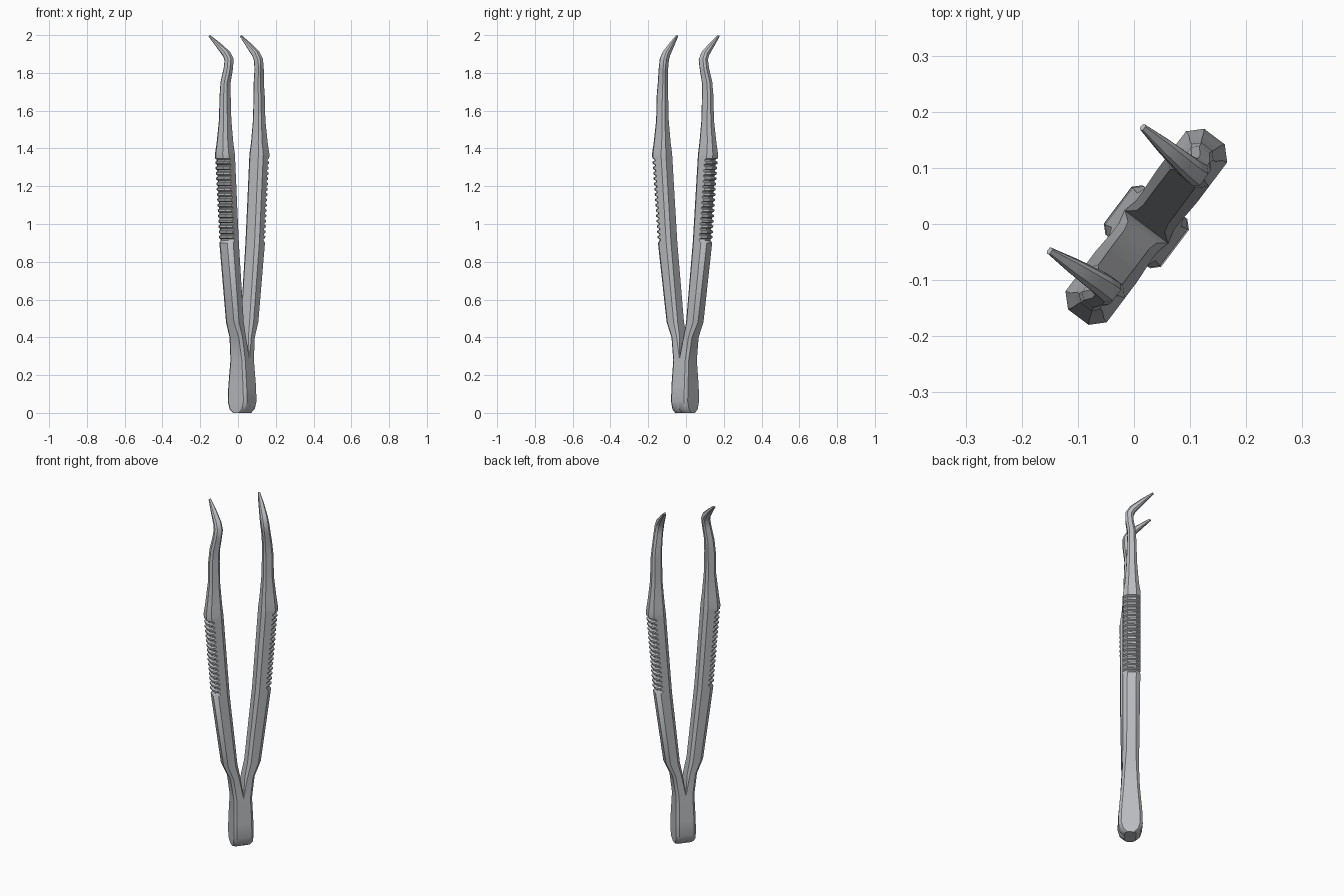
import bpy, bmesh, math
from mathutils import Vector

cube = bpy.data.objects.get("Cube")
if cube:
    bpy.data.objects.remove(cube, do_unlink=True)

steel = bpy.data.materials.new("brushed_steel")
steel.use_nodes = True
COLOUR = (0.50, 0.51, 0.53, 1)
steel.diffuse_color = COLOUR
steel.node_tree.nodes["Principled BSDF"].inputs["Base Color"].default_value = COLOUR

# Opening direction, width direction and centre of the joined base
ANGLE = math.radians(53)
U = Vector((math.cos(ANGLE), math.sin(ANGLE), 0))
V = Vector((-U.y, U.x, 0))
CENTRE = Vector((0.022, -0.005, 0))

# Arm profile: height, spread, sideways bend, thickness, width
PROFILE = [
    (0.00, 0.026, 0, 0.054, 0.060),
    (0.02, 0.027, 0, 0.056, 0.105),
    (0.06, 0.027, 0, 0.056, 0.128),
    (0.14, 0.027, 0, 0.056, 0.122),
    (0.28, 0.025, 0, 0.052, 0.098),
    (0.40, 0.040, 0, 0.056, 0.086),
    (0.48, 0.066, 0, 0.076, 0.086),
    (0.90, 0.117, 0, 0.090, 0.092),
    (1.37, 0.154, 0, 0.095, 0.092),
    (1.43, 0.153, 0, 0.082, 0.074),
    (1.55, 0.151, 0, 0.060, 0.056),
    (1.68, 0.151, 0, 0.056, 0.048),
    (1.75, 0.147, 0, 0.050, 0.044),
    (1.82, 0.137, -0.010, 0.045, 0.042),
    (1.87, 0.130, -0.011, 0.044, 0.042),
    (1.90, 0.130, 0.006, 0.040, 0.038),
    (1.95, 0.134, 0.060, 0.028, 0.024),
    (1.995, 0.138, 0.112, 0.012, 0.010),
]
RIBS, GRIP_LOW, GRIP_HIGH, GROOVE = 16, 0.91, 1.36, 0.013


def sample(z):
    """Profile values at a height between two stations."""
    for a, b in zip(PROFILE, PROFILE[1:]):
        if z <= b[0]:
            f = (z - a[0]) / (b[0] - a[0])
            return tuple(p + (q - p) * f for p, q in zip(a, b))
    return PROFILE[-1]


# Stations with a groove depth each; the grip alternates crest and valley
stations = [(p, 0) for p in PROFILE]
pitch = (GRIP_HIGH - GRIP_LOW) / RIBS
for i in range(RIBS):
    for f, depth in ((0.1, GROOVE), (0.35, GROOVE), (0.55, 0), (0.9, 0)):
        stations.append((sample(GRIP_LOW + (i + f) * pitch), depth))
stations.sort(key=lambda s: s[0][0])


def section(t, w, depth, inner_cut):
    """Chamfered outline: positive first coordinate is the outer face."""
    a, b = t / 2, w / 2
    c = 0.5 * min(a, b)
    d = c * inner_cut
    o = a - depth
    return [(o, -b + c), (o, b - c), (o - c, b), (-a + d, b),
            (-a, b - d), (-a, -b + d), (-a + d, -b), (o - c, -b)]


def build_arm(name, side):
    bm = bmesh.new()
    centres = [CENTRE + U * (side * p[1]) + V * p[2] + Vector((0, 0, p[0]))
               for p, _ in stations]
    rings = []
    for i, (p, depth) in enumerate(stations):
        tangent = (centres[min(i + 1, len(centres) - 1)] - centres[max(i - 1, 0)]).normalized()
        if p[0] < 1.75:
            tangent = Vector((0, 0, 1))
        out = U * side
        out = (out - tangent * out.dot(tangent)).normalized()
        across = tangent.cross(out)
        cut = 0.03 if p[0] < 0.35 else 0.8
        rings.append([bm.verts.new(centres[i] + out * x + across * y)
                      for x, y in section(p[3], p[4], depth, cut)])
    for lower, upper in zip(rings, rings[1:]):
        for k in range(8):
            n = (k + 1) % 8
            bm.faces.new((lower[k], lower[n], upper[n], upper[k]))
    bm.faces.new(rings[0][::-1])
    bm.faces.new(rings[-1])
    bmesh.ops.recalc_face_normals(bm, faces=bm.faces)
    mesh = bpy.data.meshes.new(name)
    bm.to_mesh(mesh)
    bm.free()
    mesh.materials.append(steel)
    arm = bpy.data.objects.new(name, mesh)
    bpy.context.collection.objects.link(arm)
    bpy.ops.object.select_all(action='DESELECT')
    arm.select_set(True)
    bpy.context.view_layer.objects.active = arm
    bpy.ops.object.shade_smooth_by_angle(angle=math.radians(40))


build_arm("front_tweezer_arm", -1)
build_arm("back_tweezer_arm", 1)
